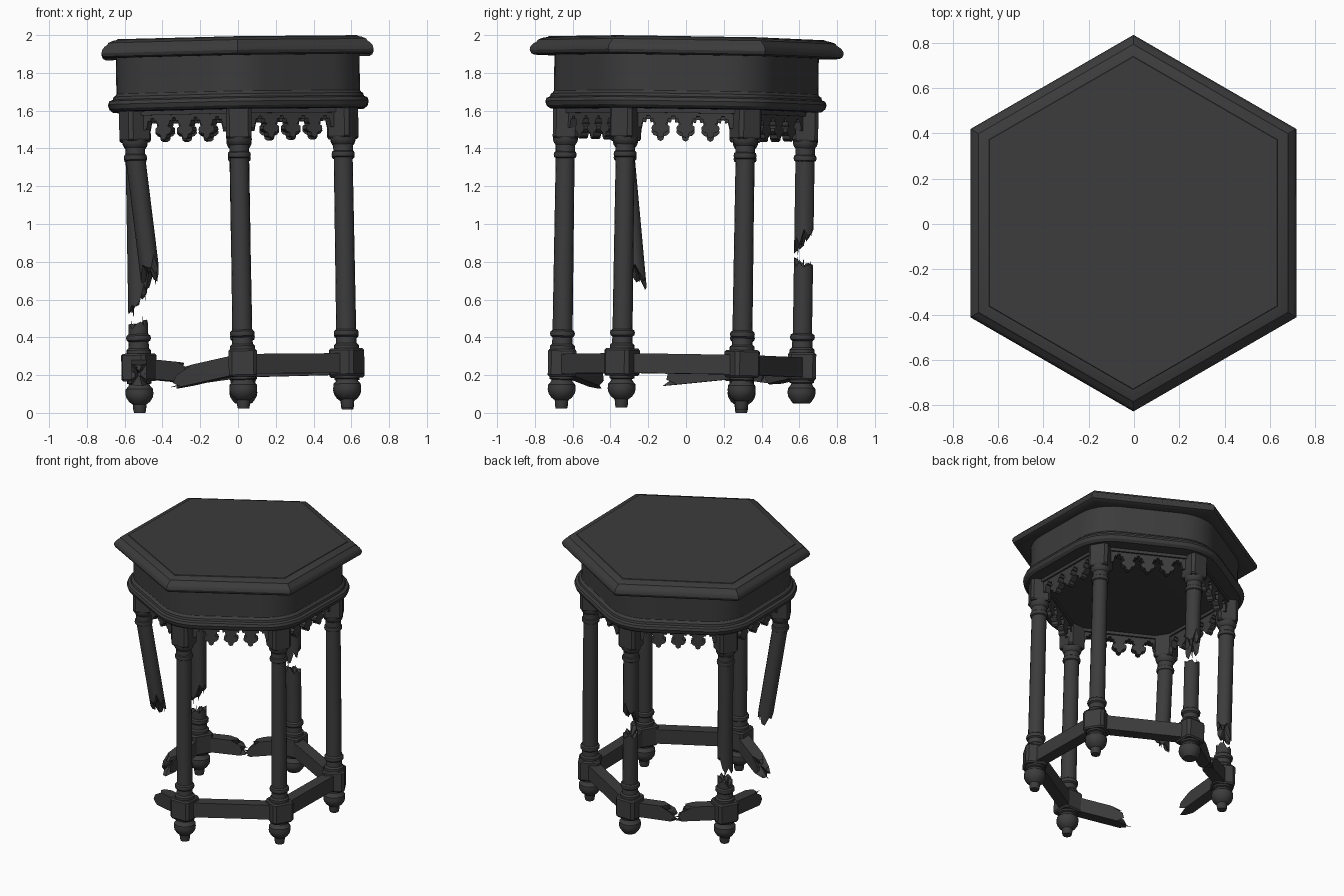
import bpy, bmesh, math, random
from mathutils import Vector, Matrix

if "Cube" in bpy.data.objects:
    bpy.data.objects.remove(bpy.data.objects["Cube"])

random.seed(4)
R = 0.635                                   # leg circle radius
# the broken table stands slightly tilted
TILT = (Matrix.Translation((0.03, -0.025, 0)) @ Matrix.Rotation(-0.017, 4, 'Y')
        @ Matrix.Rotation(-0.015, 4, 'X'))
mat = bpy.data.materials.new("dark_wood")
mat.diffuse_color = (0.045, 0.045, 0.045, 1)
mat.use_nodes = True
mat.node_tree.nodes["Principled BSDF"].inputs["Base Color"].default_value = mat.diffuse_color


def finish(bm, name):
    bmesh.ops.recalc_face_normals(bm, faces=bm.faces)
    bm.transform(TILT)
    me = bpy.data.meshes.new(name)
    bm.to_mesh(me)
    bm.free()
    me.materials.append(mat)
    ob = bpy.data.objects.new(name, me)
    bpy.context.collection.objects.link(ob)


def loft(bm, rings):
    vs = [[bm.verts.new(p) for p in ring] for ring in rings]
    n = len(vs[0])
    for a, b in zip(vs, vs[1:]):
        for i in range(n):
            j = (i + 1) % n
            bm.faces.new((a[i], a[j], b[j], b[i]))
    bm.faces.new(vs[0][::-1])
    bm.faces.new(vs[-1])


def hexloop(a, r, z, n=6):
    """Hexagon of apothem a with corners rounded to radius r."""
    pts = []
    for k in range(6):
        A = math.radians(30 + 60 * k)
        d = (a - r) / math.cos(math.pi / 6)
        c = Vector((d * math.cos(A), d * math.sin(A), z))
        for i in range(n + 1 if r else 1):
            t = A + (math.radians(-30 + 60 * i / n) if r else 0)
            pts.append(c + Vector((r * math.cos(t), r * math.sin(t), 0)))
    return pts


def lathe(bm, c, prof, n=16):
    loft(bm, [[c + Vector((r * math.cos(2 * math.pi * i / n), r * math.sin(2 * math.pi * i / n), z))
               for i in range(n)] for r, z in prof])


def block(bm, c, ang, w, z0, z1, ch=0.018):
    h, k = w / 2, w / 2 - ch
    sec = [(h, -k), (h, k), (k, h), (-k, h), (-h, k), (-h, -k), (-k, -h), (k, -h)]
    rot = Matrix.Rotation(ang, 3, 'Z')
    loft(bm, [[c + rot @ Vector((x * s, y * s, z)) for x, y in sec]
              for s, z in ((0.9, z0), (1, z0 + 0.01), (1, z1 - 0.01), (0.9, z1))])


def splintered(bm, sec, p0, p1, side, up, jag, slant=(0, 0)):
    """Bar from p0 to p1 ending in a jagged break."""
    ax = (p1 - p0).normalized()

    def ring(p, s, j):
        out = []
        for i, (u, v) in enumerate(sec):
            e = (slant[0] * u + slant[1] * v) * s
            e += j * (random.uniform(0.2, 1) if i % 3 else random.uniform(-1, -0.2))
            out.append(p + side * u * s + up * v * s + ax * e)
        return out
    loft(bm, [ring0(p0, sec, side, up), ring(p1, 1, jag), ring(p1, 0.55, jag * 0.8),
              ring(p1 - ax * 0.03, 0.15, jag * 0.3)])
    # loose slivers
    for _ in range(3):
        u, v = random.choice(sec)
        b = p1 + side * u * 0.75 + up * v * 0.75 + ax * (slant[0] * u + slant[1] * v - 0.05)
        w = 0.008
        tip = b + ax * (0.06 + jag * random.uniform(0.6, 1.3))
        loft(bm, [[b + side * w, b + up * w, b - side * w, b - up * w],
                  [tip + (side * x + up * y) * 0.001 for x, y in ((1, 0), (0, 1), (-1, 0), (0, -1))]])


def ring0(p, sec, side, up):
    return [p + side * u + up * v for u, v in sec]


# top slab
bm = bmesh.new()
loft(bm, [hexloop(a, 0, z) for a, z in (
    (0.64, 1.885), (0.70, 1.885), (0.713, 1.893), (0.72, 1.91), (0.717, 1.927), (0.705, 1.943),
    (0.688, 1.955), (0.683, 1.965), (0.66, 1.975), (0.637, 1.98), (0.635, 1.984))])
finish(bm, "table_top")

# rounded apron with lower moulding
bm = bmesh.new()
loft(bm, [hexloop(0.645 + d, 0.29 + d, z) for d, z in (
    (-0.02, 1.60), (0.02, 1.603), (0.038, 1.618), (0.045, 1.64), (0.038, 1.658), (0.02, 1.665),
    (0.016, 1.68), (0.006, 1.686), (0, 1.695), (0, 1.89))])
finish(bm, "apron")

# legs
NAMES = ["front", "front_right", "back_right", "back", "back_left", "front_left"]
ANG = [math.radians(-90 + 60 * k) for k in range(6)]
POS = [Vector((R * math.cos(a), R * math.sin(a), 0)) for a in ANG]
FOOT = [(0.03, 0.014), (0.034, 0.03), (0.036, 0.058), (0.055, 0.072), (0.07, 0.095), (0.074, 0.115),
        (0.072, 0.14), (0.058, 0.155), (0.054, 0.165), (0.066, 0.17), (0.066, 0.19)]
BASE = [(0.066, 0.32), (0.066, 0.345), (0.055, 0.355), (0.053, 0.39), (0.063, 0.398),
        (0.066, 0.41), (0.063, 0.422), (0.053, 0.43)]
CAP = [(0.05, 1.34), (0.058, 1.345), (0.061, 1.357), (0.058, 1.37), (0.052, 1.375), (0.052, 1.41),
       (0.06, 1.42), (0.066, 1.435), (0.066, 1.46)]
CIRC = [(0.052 * math.cos(math.pi * i / 7), 0.052 * math.sin(math.pi * i / 7)) for i in range(14)]
X, Y, Z = Vector((1, 0, 0)), Vector((0, 1, 0)), Vector((0, 0, 1))
# upper break: (end offset, jag, slant), lower break: same
UPPER = {"back": ((0, 0, 0.94), 0.05, (0, -1.1)),
         "back_left": ((0, 0, 0.61), 0.04, (-1.1, 0)),
         "front_left": ((0.065, 0.065, 0.75), 0.045, (-0.6, 0.9))}
LOWER = {"back": ((0, 0, 0.79), 0.03, (0, -0.3)),
         "back_left": ((0, 0, 0.475), 0.025, (0.3, 0))}
for name, ang, p in zip(NAMES, ANG, POS):
    bm = bmesh.new()
    block(bm, p, ang, 0.135, 1.445, 1.61)
    broken = name in UPPER
    if not broken:
        lathe(bm, p, BASE + CAP)
    else:
        lathe(bm, p, CAP)
        end, jag, sl = UPPER[name]
        splintered(bm, CIRC, p + Z * 1.36, p + Vector(end), X, Y, jag, sl)
        if name in LOWER:
            lathe(bm, p, BASE)
            end, jag, sl = LOWER[name]
            splintered(bm, CIRC, p + Z * 0.4, p + Vector(end), X, Y, jag, sl)
    if name != "front_left":
        block(bm, p, ang, 0.15, 0.182, 0.328)
        lathe(bm, p, FOOT if name != "back" else [(0.045, 0.06)] + FOOT[3:])
    finish(bm, name + "_leg")

# stretcher rails, whole and broken
RAIL = [(u * 0.04, v * 0.052) for u, v in (
    (-1, -1), (-0.3, -1), (0.4, -1), (1, -1), (1, -0.4), (1, 0.3), (1, 1),
    (0.3, 1), (-0.4, 1), (-1, 1), (-1, 0.4), (-1, -0.3))]
for i in range(3):
    a, b = POS[i] + Z * 0.25, POS[i + 1] + Z * 0.25
    side = Z.cross(b - a).normalized()
    bm = bmesh.new()
    loft(bm, [ring0(a, RAIL, side, Z), ring0(b, RAIL, side, Z)])
    finish(bm, NAMES[i] + "_rail")
for i, j, t, droop in ((0, 5, 0.55, 0.06), (4, 5, 0.55, 0.04), (4, 3, 0.42, 0.025), (3, 4, 0.42, 0.03)):
    a = POS[i] + Z * 0.25
    b = POS[i].lerp(POS[j], t) + Z * (0.25 - droop)
    side = Z.cross(b - a).normalized()
    bm = bmesh.new()
    splintered(bm, RAIL, a, b, side, Z, 0.045, (0.2, -0.5))
    finish(bm, f"broken_rail_{NAMES[i]}_to_{NAMES[j]}")

# carved frieze: arches with hanging trefoil pendants
W = 0.132
PEND = [(-0.036, 1.53), (-0.026, 1.52), (-0.046, 1.508), (-0.048, 1.492), (-0.034, 1.478),
        (-0.02, 1.474), (-0.015, 1.455), (0, 1.447)]
PEND += [(-x, z) for x, z in PEND[-2::-1]]
ARCH = [(-0.026, 1.548), (-0.012, 1.545), (-0.008, 1.562), (0.008, 1.562), (0.012, 1.545), (0.026, 1.548)]
outline = [(-0.3, 1.605), (-0.3, 1.50), (-0.235, 1.50)]
for k in range(4):
    outline += [((k - 1.5) * W + x, z) for x, z in ARCH]
    if k < 3:
        outline += [((k - 1) * W + x, z) for x, z in PEND]
outline += [(0.235, 1.50), (0.3, 1.50), (0.3, 1.605)]
strip = [(-0.3, 1.605), (-0.3, 1.578), (0.3, 1.578), (0.3, 1.605)]
for i in range(6):
    a, b = POS[i], POS[(i + 1) % 6]
    mid, d = (a + b) / 2, (b - a).normalized()
    out = mid.normalized()
    bm = bmesh.new()
    for shape, h in ((outline, 0.022), (strip, 0.034)):
        loft(bm, [[mid + d * x + Z * z + out * s for x, z in shape] for s in (-h, h)])
    finish(bm, NAMES[i] + "_frieze")

# smooth the turned and moulded faces, keep the edges
bpy.ops.object.select_all(action='SELECT')
bpy.context.view_layer.objects.active = bpy.context.selected_objects[0]
bpy.ops.object.shade_smooth_by_angle(angle=math.radians(32))
